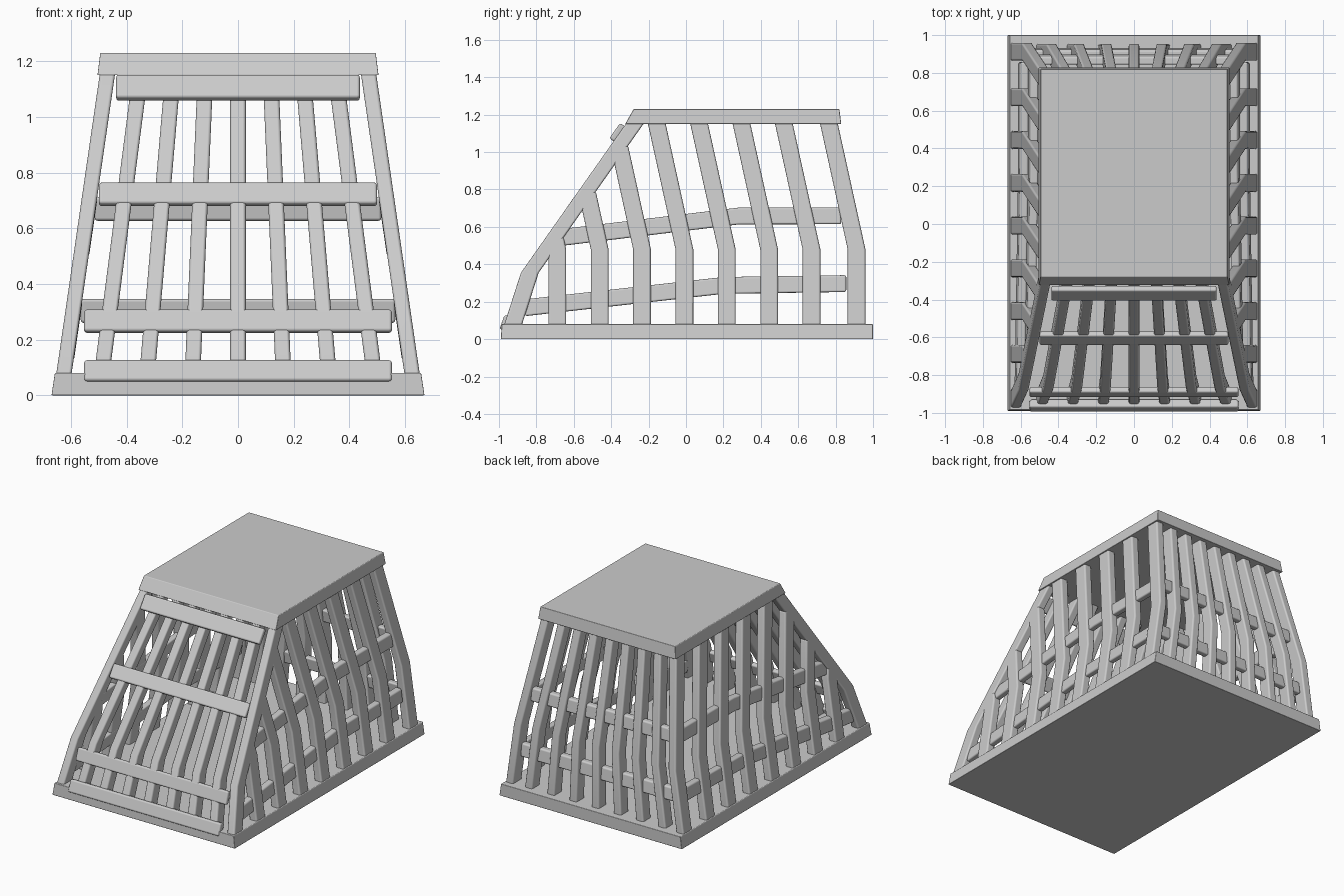
import bpy, bmesh
from mathutils import Vector as V

if "Cube" in bpy.data.objects:
    bpy.data.objects.remove(bpy.data.objects["Cube"])


def finish(bm, name, bevel):
    bmesh.ops.recalc_face_normals(bm, faces=bm.faces)
    for f in bm.faces:
        f.smooth = True
    me = bpy.data.meshes.new(name)
    bm.to_mesh(me)
    bm.free()
    ob = bpy.data.objects.new(name, me)
    bpy.context.collection.objects.link(ob)
    m = ob.modifiers.new("bevel", 'BEVEL')
    m.width, m.segments, m.angle_limit, m.harden_normals = bevel, 3, 0.7, True
    return ob


def skin(name, rings, bevel):
    """Closed solid through a list of four-point rings."""
    bm = bmesh.new()
    rs = [[bm.verts.new(p) for p in r] for r in rings]
    bm.faces.new(rs[0])
    bm.faces.new(rs[-1])
    for a, b in zip(rs, rs[1:]):
        for i in range(4):
            j = (i + 1) % 4
            bm.faces.new((a[i], a[j], b[j], b[i]))
    return finish(bm, name, bevel)


def bar(name, path, u, v, bevel=0.011):
    """Bar along a path with half-section vectors u and v."""
    u, v = V(u), V(v)
    skin(name, [[V(p) + u + v, V(p) - u + v, V(p) - u - v, V(p) + u - v] for p in path], bevel)


def slab(name, low, high):
    """Tapered slab; low and high are (half_x, y_front, y_back, z)."""
    skin(name, [[(-x, a, z), (x, a, z), (x, b, z), (-x, b, z)] for x, a, b, z in (low, high)], 0.004)


def wall_x(z):
    return 0.625 - 0.145 * (z - 0.08)


def fan_x(k, z):
    return k * (0.163 - 0.043 * (z - 0.08))


# floor and roof
slab("floor", (0.67, -0.99, 1.0, 0), (0.658, -0.985, 1.0, 0.08))
slab("roof", (0.505, -0.325, 0.83, 1.15), (0.495, -0.28, 0.82, 1.23))

TX, TY = 0.0275, 0.0475
FRONT = [(-0.93, 0.06), (-0.835, 0.355), (-0.268, 1.16)]
BACK = [(0.912, 0.06), (0.912, 0.48), (0.762, 1.16)]

for s, side in ((1, "right"), (-1, "left")):
    # bent front beams
    bar(f"front_beam_{side}", [(s * wall_x(z), y, z) for y, z in FRONT], (TX, 0, 0), (0, TY, 0))

    # side slats, lower half upright and upper half leaning forward
    for i in range(8):
        y = 0.912 if i == 7 else -0.688 + 0.2265 * i
        top = max(0.52, min(1.16, (y + 1.1906) / 0.924))  # stop at the front beam
        path = [(y, 0.06), (y, 0.48), (y - 0.22 * (top - 0.48), top)]
        bar(f"side_slat_{side}_{i}", [(s * wall_x(z), a, z) for a, z in path], (TX, 0, 0), (0, TY, 0))

    # side rails running through the slats
    for name, path in (("lower", [(-0.86, 0.168), (0.2, 0.287), (0.857, 0.297)]),
                       ("upper", [(-0.67, 0.543), (0.28, 0.658), (0.83, 0.66)])):
        bar(f"side_rail_{name}_{side}", [(s * (wall_x(z) - 0.007), a, z) for a, z in path],
            (0.022, 0, 0), (-s * 0.0065, 0, 0.045))

# front and back slats fanning out toward the floor
for k in range(-3, 4):
    bar(f"front_slat_{k + 4}", [(fan_x(k, z), y, z) for y, z in FRONT], (0.028, 0, 0), (0, 0.042, 0))
    bar(f"back_slat_{k + 4}", [(fan_x(k, z), y, z) for y, z in BACK], (0.028, 0, 0), (0, 0.042, 0))

# back rails
for name, w, y, z in (("lower", 0.565, 0.905, 0.303), ("upper", 0.515, 0.87, 0.67)):
    bar(f"back_rail_{name}", [(-w, y, z), (w, y, z)], (0, 0.022, 0), (0, -0.006, 0.043))

# front boards: half width, y, z, slope direction, height, thickness
hi, lo = V((0, 0.578, 0.816)), V((0, 0.336, 0.942))
for n, (w, y, z, d, h, t) in enumerate(((0.438, -0.367, 1.105, hi, 0.1, 0.034),
                                        (0.5, -0.605, 0.722, hi, 0.092, 0.032),
                                        (0.553, -0.89, 0.266, lo, 0.084, 0.034),
                                        (0.553, -0.962, 0.084, lo, 0.08, 0.046))):
    nrm = V((0, -d.z, d.y))
    bar(f"front_board_{n + 1}", [(-w, y, z), (w, y, z)], d * h / 2, nrm * t / 2)
